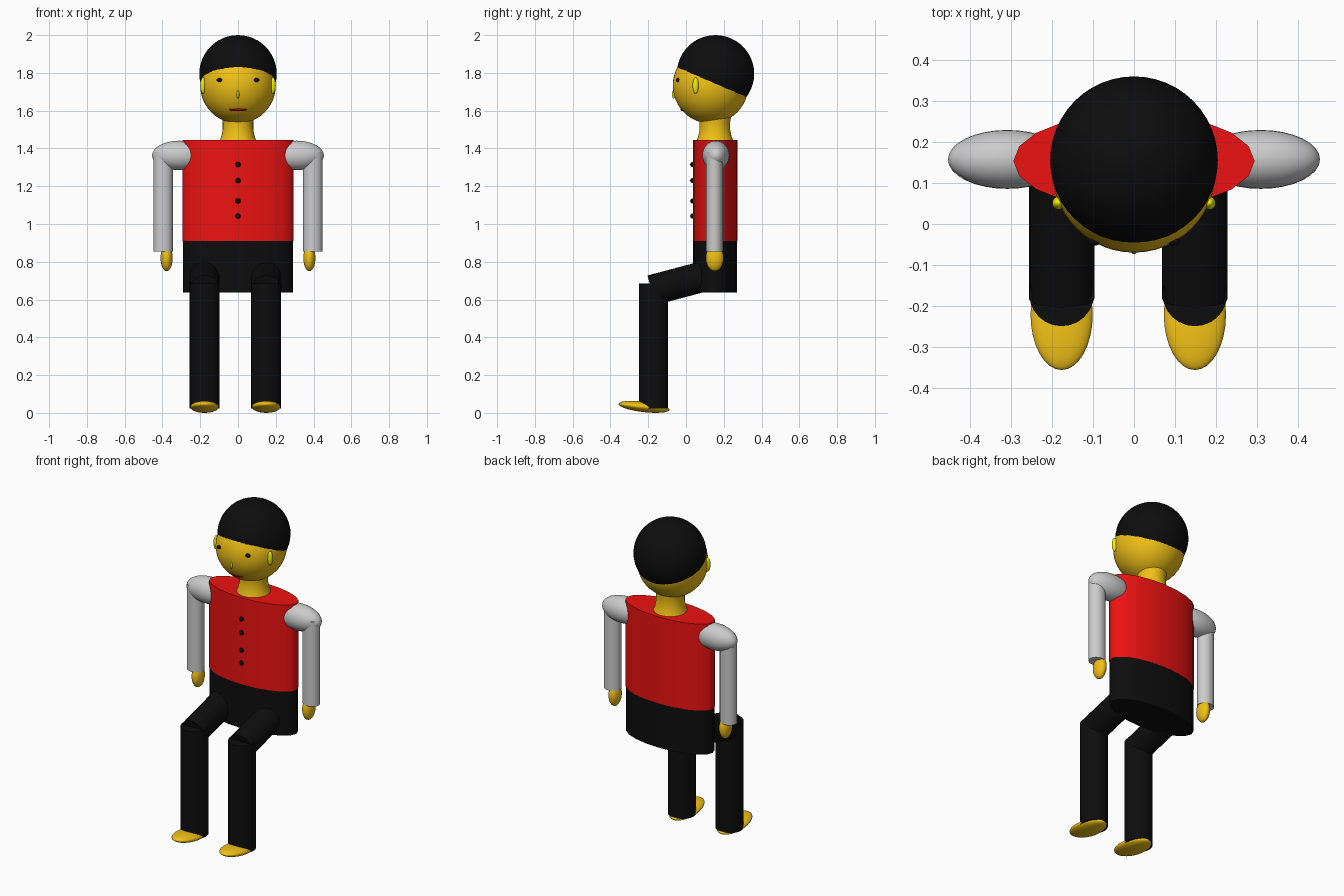
import bpy, math
from mathutils import Vector

if "Cube" in bpy.data.objects:
    bpy.data.objects.remove(bpy.data.objects["Cube"])


def material(name, rgb):
    m = bpy.data.materials.new(name)
    m.diffuse_color = (*rgb, 1)
    m.use_nodes = True
    m.node_tree.nodes["Principled BSDF"].inputs["Base Color"].default_value = m.diffuse_color
    return m


SKIN = material("skin", (0.87, 0.53, 0.008))
EAR = material("ear_yellow", (0.87, 0.87, 0.0))
RED = material("red", (0.85, 0.006, 0.006))
LIP = material("lip_red", (0.4, 0.003, 0.003))
BLACK = material("black", (0.004, 0.004, 0.004))


def finish(ob, name, mat):
    ob.name = name
    if mat:
        ob.data.materials.append(mat)
    bpy.ops.object.shade_smooth_by_angle(angle=math.radians(35))
    return ob


def ellipsoid(name, loc, radii, mat=None, tilt=0, seg=32, rings=16):
    bpy.ops.mesh.primitive_uv_sphere_add(segments=seg, ring_count=rings, radius=1,
                                         location=loc, rotation=(tilt, 0, 0))
    ob = bpy.context.object
    ob.scale = radii
    return finish(ob, name, mat)


def tube(name, start, end, rx, ry, mat=None, sides=24):
    a, b = Vector(start), Vector(end)
    d = b - a
    # all tubes lie in the YZ plane, so a single tilt about X orients them
    bpy.ops.mesh.primitive_cylinder_add(vertices=sides, radius=1, depth=1, location=(a + b) / 2,
                                        rotation=(-math.atan2(d.y, d.z), 0, 0))
    ob = bpy.context.object
    ob.scale = (rx, ry, d.length)
    return finish(ob, name, mat)


def lathe(name, loc, profile, mat, sides=32):
    n = len(profile)
    verts = [(r * math.cos(2 * math.pi * i / sides), r * math.sin(2 * math.pi * i / sides), z)
             for i in range(sides) for r, z in profile]
    faces = [(i * n + j, (i + 1) % sides * n + j, (i + 1) % sides * n + j + 1, i * n + j + 1)
             for i in range(sides) for j in range(n - 1)]
    me = bpy.data.meshes.new(name)
    me.from_pydata(verts, [], faces)
    ob = bpy.data.objects.new(name, me)
    ob.location = loc
    bpy.context.collection.objects.link(ob)
    bpy.ops.object.select_all(action='DESELECT')
    ob.select_set(True)
    bpy.context.view_layer.objects.active = ob
    return finish(ob, name, mat)


# Head: face and hair are two overlapping spheres
ellipsoid("face", (0, 0.13, 1.734), (0.2, 0.2, 0.202), SKIN, seg=48, rings=24)
ellipsoid("hair", (0, 0.156, 1.795), (0.205, 0.205, 0.205), BLACK, seg=48, rings=24)
ellipsoid("nose", (0, -0.066, 1.685), (0.007, 0.008, 0.022), EAR, seg=16, rings=8)
ellipsoid("mouth", (0, -0.012, 1.606), (0.05, 0.018, 0.009), LIP, seg=24, rings=12)

# Neck
lathe("neck", (0, 0.153, 0), [(0.097, 1.44), (0.088, 1.465), (0.081, 1.5),
                              (0.081, 1.54), (0.09, 1.6)], SKIN)

# Torso and hips
tube("jacket", (0, 0.154, 0.91), (0, 0.154, 1.445), 0.295, 0.118, RED, sides=20)
tube("hips", (0, 0.154, 0.637), (0, 0.154, 0.912), 0.291, 0.117, BLACK, sides=20)
for z in (1.315, 1.23, 1.122, 1.042):
    ellipsoid("button", (0, 0.036, z), (0.014, 0.014, 0.014), BLACK, seg=16, rings=8)

# Paired parts
for side, s in (("left", -1), ("right", 1)):
    ellipsoid(side + "_eye", (s * 0.097, -0.043, 1.762), (0.016, 0.01, 0.011), BLACK, seg=16, rings=8)
    ellipsoid(side + "_ear", (s * 0.185, 0.051, 1.733), (0.015, 0.016, 0.043), EAR, seg=20, rings=12)

    # Arm
    ellipsoid(side + "_shoulder", (s * 0.31, 0.158, 1.363), (0.145, 0.072, 0.078))
    tube(side + "_arm", (s * 0.396, 0.151, 0.855), (s * 0.396, 0.151, 1.38), 0.051, 0.044)
    ellipsoid(side + "_hand", (s * 0.378, 0.152, 0.82), (0.032, 0.047, 0.07), SKIN)

    # Leg: the pair is slightly off centre
    x = s * 0.163 - 0.014
    tube(side + "_thigh", (x, -0.183, 0.649), (x, 0.14, 0.735), 0.08, 0.081, BLACK)
    tube(side + "_shin", (x, -0.172, 0.022), (x, -0.172, 0.685), 0.079, 0.078, BLACK)
    ellipsoid(side + "_foot", (x, -0.222, 0.032), (0.076, 0.136, 0.028), SKIN,
              tilt=math.radians(-6.5))
